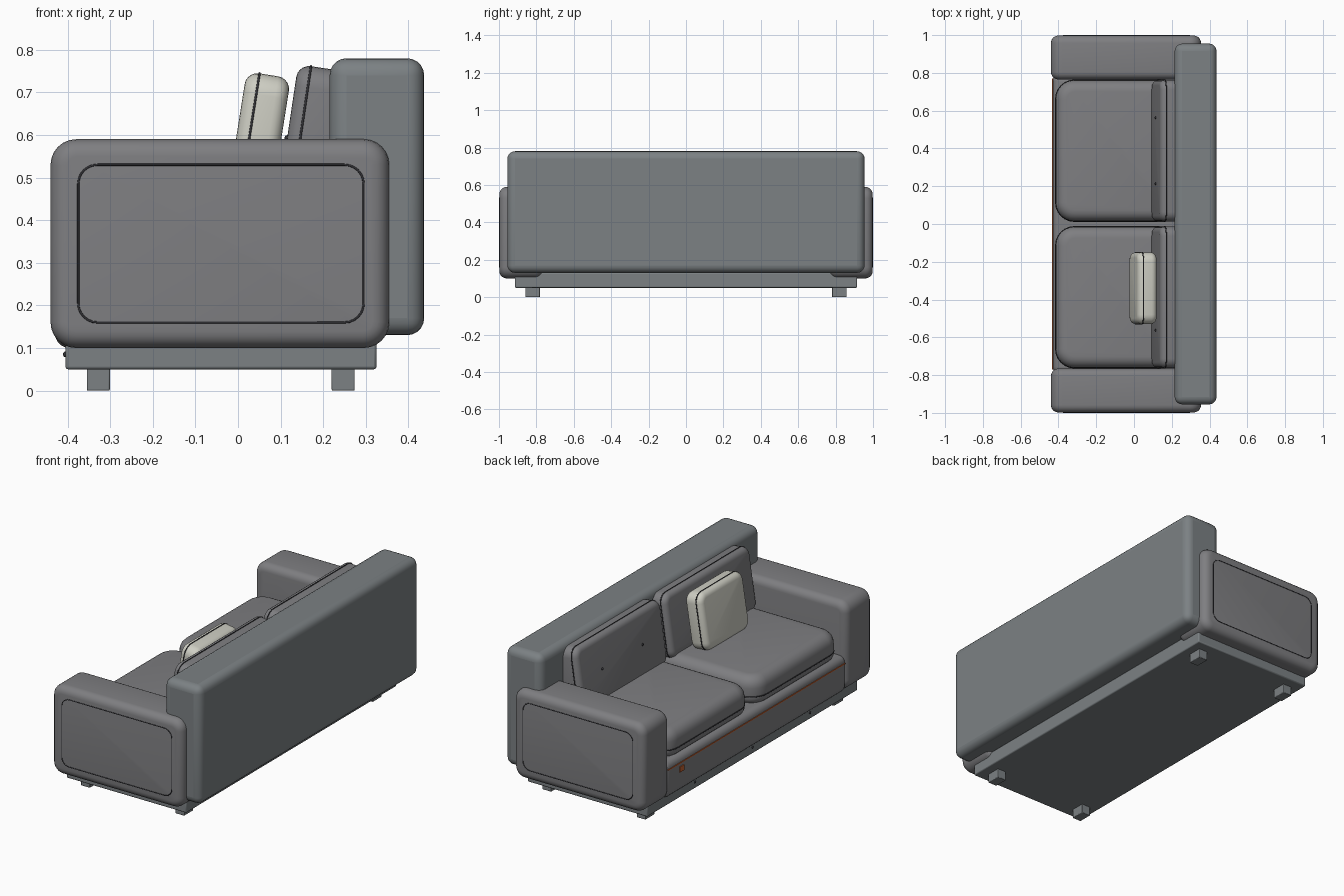
import bpy, bmesh, math
from mathutils import Matrix, Vector

if "Cube" in bpy.data.objects:
    bpy.data.objects.remove(bpy.data.objects["Cube"])


def material(name, rgb):
    m = bpy.data.materials.new(name)
    m.diffuse_color = (*rgb, 1)
    m.use_nodes = True
    m.node_tree.nodes["Principled BSDF"].inputs["Base Color"].default_value = m.diffuse_color
    return m


FABRIC = material("grey_fabric", (0.21, 0.21, 0.22))
SHELL = material("blue_grey", (0.20, 0.22, 0.23))
DARK = material("dark_piping", (0.03, 0.03, 0.035))
CREAM = material("cream_fabric", (0.62, 0.62, 0.55))
ORANGE = material("orange_trim", (0.55, 0.12, 0.03))


def place(loc, angle=0.0, axis='Y'):
    return Matrix.Translation(loc) @ Matrix.Rotation(math.radians(angle), 4, axis)


def slab(name, size, radius, top, bottom, matrix, mat):
    """Rounded-corner slab: profile in local XY, thickness along local Z."""
    bm = bmesh.new()
    bmesh.ops.create_cube(bm, size=1, matrix=Matrix.Diagonal((*size, 1)))
    upright = [e for e in bm.edges if abs(e.verts[0].co.z - e.verts[1].co.z) > 1e-4]
    bmesh.ops.bevel(bm, geom=upright, offset=radius, segments=6, profile=0.5, affect='EDGES')
    for sign, width in ((1, top), (-1, bottom)):
        rim = [e for e in bm.edges
               if all(abs(v.co.z - sign * size[2] / 2) < 1e-5 for v in e.verts)]
        bmesh.ops.bevel(bm, geom=rim, offset=width, segments=5, profile=0.5, affect='EDGES')
    me = bpy.data.meshes.new(name)
    bm.to_mesh(me)
    bm.free()
    ob = bpy.data.objects.new(name, me)
    bpy.context.collection.objects.link(ob)
    ob.matrix_world = matrix
    me.materials.append(mat)
    bpy.ops.object.select_all(action='DESELECT')
    bpy.context.view_layer.objects.active = ob
    ob.select_set(True)
    bpy.ops.object.shade_smooth_by_angle(angle=math.radians(35))
    return ob


def piping(name, w, h, r, z, matrix, thick=0.003):
    """Thin round cord following a rounded rectangle."""
    cu = bpy.data.curves.new(name, 'CURVE')
    cu.dimensions = '3D'
    cu.bevel_depth = thick
    cu.bevel_resolution = 1
    pts = []
    for i, (sx, sy) in enumerate(((1, 1), (-1, 1), (-1, -1), (1, -1))):
        for k in range(7):
            a = math.pi / 2 * (i + k / 6)
            pts.append((sx * (w / 2 - r) + r * math.cos(a), sy * (h / 2 - r) + r * math.sin(a), z))
    sp = cu.splines.new('POLY')
    sp.points.add(len(pts) - 1)
    for p, co in zip(sp.points, pts):
        p.co = (*co, 1)
    sp.use_cyclic_u = True
    ob = bpy.data.objects.new(name, cu)
    bpy.context.collection.objects.link(ob)
    ob.matrix_world = matrix
    cu.materials.append(DARK)
    bpy.ops.object.select_all(action='DESELECT')
    bpy.context.view_layer.objects.active = ob
    ob.select_set(True)
    bpy.ops.object.convert(target='MESH')


def box(name, lo, hi, bevel, mat):
    size = [b - a for a, b in zip(lo, hi)]
    mid = [(a + b) / 2 for a, b in zip(lo, hi)]
    bpy.ops.mesh.primitive_cube_add(size=1, location=mid)
    ob = bpy.context.object
    ob.name = name
    ob.scale = size
    bpy.ops.object.transform_apply(location=False, rotation=False, scale=True)
    ob.data.materials.append(mat)
    if bevel:
        mod = ob.modifiers.new("soft_edges", 'BEVEL')
        mod.width = bevel
        mod.segments = 5 if bevel > 0.02 else 2
        bpy.ops.object.shade_smooth_by_angle(angle=math.radians(35))
    return ob


def button(name, matrix, radius):
    bpy.ops.mesh.primitive_uv_sphere_add(segments=12, ring_count=6, radius=radius)
    ob = bpy.context.object
    ob.name = name
    ob.matrix_world = matrix
    ob.data.materials.append(DARK)
    bpy.ops.object.shade_smooth()


# Frame: backrest, plinth and front rail
box("backrest", (0.215, -0.955, 0.13), (0.437, 0.955, 0.78), 0.04, SHELL)
box("plinth", (-0.405, -0.915, 0.05), (0.325, 0.915, 0.13), 0.006, SHELL)
box("front_rail", (-0.43, -0.79, 0.10), (0.25, 0.79, 0.30), 0.035, FABRIC)
box("rail_trim", (-0.433, -0.77, 0.257), (-0.42, 0.77, 0.263), 0, ORANGE)
box("rail_tab", (-0.434, 0.635, 0.21), (-0.42, 0.67, 0.24), 0, ORANGE)
for y in (-0.5, 0, 0.5):
    button("plinth_stud", place((-0.404, y, 0.085)), 0.007)

for s in (-1, 1):
    # Arms with a stitched outline on the outer face
    slab("arm", (0.795, 0.49, 0.233), 0.06, 0.04, 0.04,
         place((-0.0425, s * 0.8815, 0.345), 90, 'X'), FABRIC)
    piping("arm_outline", 0.67, 0.37, 0.045, 0, place((-0.04, s * 0.997, 0.345), 90, 'X'))

    # Legs
    for x in (-0.328, 0.247):
        box("leg", (x - 0.027, s * 0.82 - 0.039, 0), (x + 0.027, s * 0.82 + 0.039, 0.055), 0.003, SHELL)

    # Seat cushions
    seat = place((-0.09, s * 0.388, 0.37))
    slab("seat_cushion", (0.65, 0.748, 0.15), 0.10, 0.06, 0.035, seat, FABRIC)
    piping("seat_piping", 0.65, 0.748, 0.10, -0.03, seat)

    # Leaning back cushions with piping and buttons
    lean = place((0.187, s * 0.388, 0.582), -90 + 8.5)
    slab("back_cushion", (0.35, 0.748, 0.145), 0.05, 0.03, 0.03, lean, FABRIC)
    piping("back_piping", 0.35, 0.748, 0.05, 0.042, lean)
    for y in (-0.175, 0.175):
        button("cushion_button", lean @ Matrix.Translation((0, y, 0.072)), 0.007)

# Cream throw pillow
lean = place((0.048, -0.34, 0.588), -90 + 9)
slab("throw_pillow", (0.31, 0.38, 0.105), 0.05, 0.03, 0.03, lean, CREAM)
piping("pillow_piping", 0.31, 0.38, 0.05, 0.022, lean)
